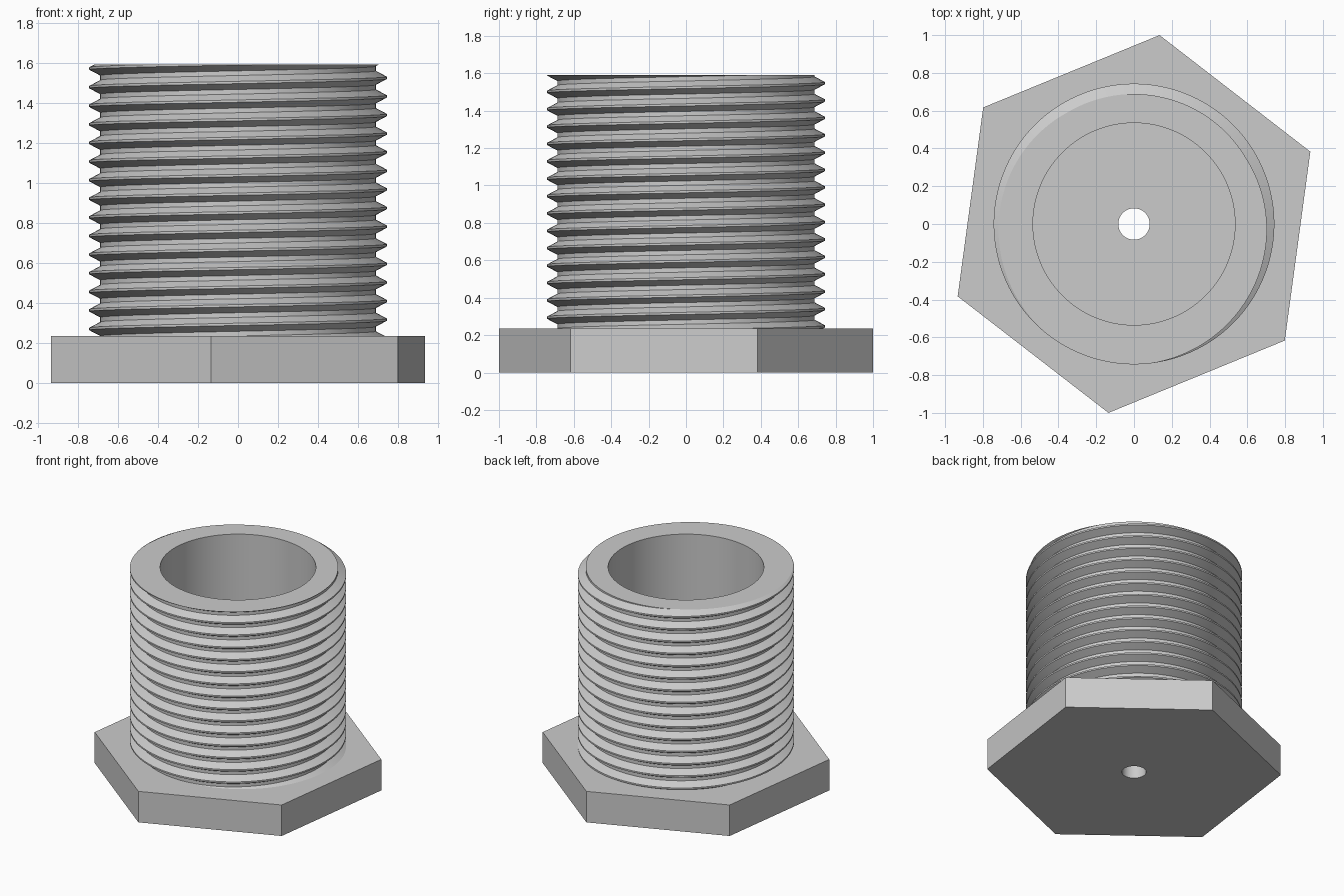
import bpy, bmesh, math

if "Cube" in bpy.data.objects:
    bpy.data.objects.remove(bpy.data.objects["Cube"])

TOP, HEAD_H = 1.59, 0.235
MAJOR, MINOR, BORE, HOLE = 0.743, 0.688, 0.535, 0.083
PITCH, CREST_Z = 0.0929, 1.524      # crest height at angle 0
HEX_R, HEX_TURN = 1.009, math.radians(22.3)
COLS = 144

grey = bpy.data.materials.new("grey_metal")
grey.diffuse_color = (0.6, 0.6, 0.6, 1)
grey.use_nodes = True
grey.node_tree.nodes["Principled BSDF"].inputs["Base Color"].default_value = grey.diffuse_color


def finish(obj):
    obj.data.materials.clear()
    obj.data.materials.append(grey)
    bpy.ops.object.select_all(action='DESELECT')
    obj.select_set(True)
    bpy.context.view_layer.objects.active = obj
    bpy.ops.object.shade_smooth_by_angle(angle=math.radians(25))


def prism(name, sides, radius, z0, z1, turn=0.0):
    bpy.ops.mesh.primitive_cylinder_add(vertices=sides, radius=radius, depth=z1 - z0,
                                        location=(0, 0, (z0 + z1) / 2))
    obj = bpy.context.object
    obj.name = name
    # the primitive's first corner lies on +y
    obj.rotation_euler.z = turn
    return obj


# Hexagonal head with a small through hole
head = prism("hex_head", 6, HEX_R, 0, HEAD_H, HEX_TURN - math.radians(30))
cutter = prism("hole_cutter", 64, HOLE, -0.2, HEAD_H + 0.2)
cutter.hide_render = True
cut = head.modifiers.new("hole", 'BOOLEAN')
cut.operation, cut.solver, cut.object = 'DIFFERENCE', 'EXACT', cutter
bpy.context.view_layer.objects.active = head
bpy.ops.object.modifier_apply(modifier="hole")
bpy.data.objects.remove(cutter)
finish(head)

# Threaded tube: one helical sheet, each turn joined to the next
profile = [(MAJOR, -1 / 16), (MAJOR, 1 / 16), (MINOR, 6 / 16), (MINOR, 10 / 16)]
bm = bmesh.new()
grid = []
for j in range(COLS):
    a = 2 * math.pi * j / COLS
    grid.append([bm.verts.new((r * math.cos(a), r * math.sin(a),
                               CREST_Z + PITCH * (j / COLS + m + off)))
                 for m in range(-17, 4) for r, off in profile])
rows = len(grid[0])
for j in range(COLS):
    here, after = grid[j], grid[(j + 1) % COLS]
    shift = len(profile) if j == COLS - 1 else 0
    for k in range(rows - 1 - shift):
        bm.faces.new((here[k], after[k + shift], after[k + 1 + shift], here[k + 1]))

# Trim the thread flat at the top and at the head
for z, up in ((TOP, 1), (HEAD_H, -1)):
    bmesh.ops.bisect_plane(bm, geom=bm.verts[:] + bm.edges[:] + bm.faces[:], dist=1e-6,
                           plane_co=(0, 0, z), plane_no=(0, 0, up), clear_outer=True)

# Rim and bore wall, drawn in from the top edge
rim = [e for e in bm.edges if e.is_boundary and all(abs(v.co.z - TOP) < 1e-4 for v in e.verts)]
for z in (TOP, HEAD_H):
    new = bmesh.ops.extrude_edge_only(bm, edges=rim)["geom"]
    rim = [g for g in new if isinstance(g, bmesh.types.BMEdge)]
    for v in (g for g in new if isinstance(g, bmesh.types.BMVert)):
        s = BORE / math.hypot(v.co.x, v.co.y)
        v.co = (v.co.x * s, v.co.y * s, z)
    rim = [e for e in rim if e.is_boundary]
bmesh.ops.recalc_face_normals(bm, faces=bm.faces[:])

mesh = bpy.data.meshes.new("threaded_tube")
bm.to_mesh(mesh)
bm.free()
tube = bpy.data.objects.new("threaded_tube", mesh)
bpy.context.collection.objects.link(tube)
finish(tube)
